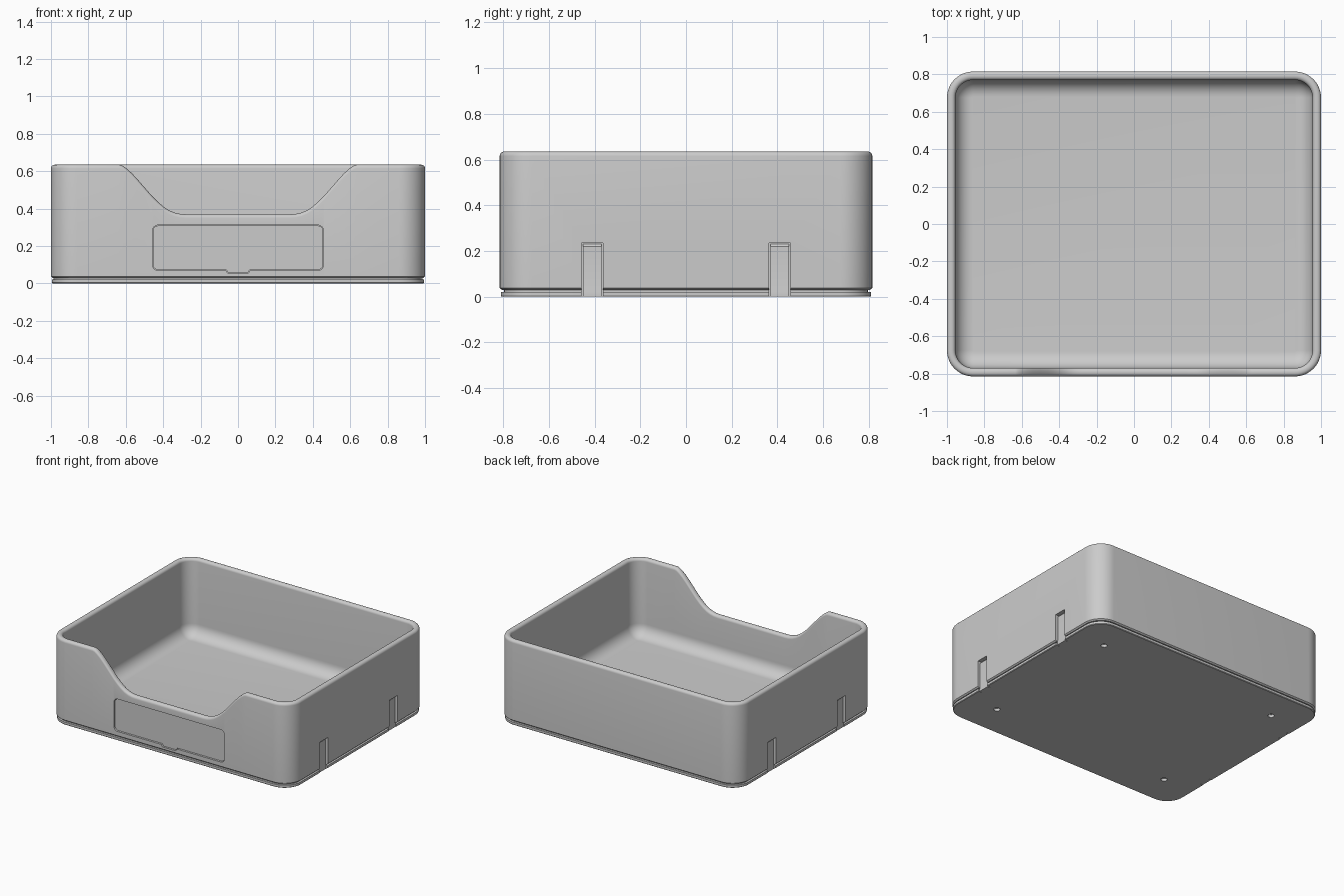
import bpy, bmesh, math

if "Cube" in bpy.data.objects:
    bpy.data.objects.remove(bpy.data.objects["Cube"])

HX, HY, H, R = 1.0, 0.815, 0.635, 0.14
WALL, RIM, FILLET, FLOOR = 0.045, 0.02, 0.09, 0.06

grey = bpy.data.materials.new("plain_grey")
grey.use_nodes = True
grey.diffuse_color = (0.6, 0.6, 0.6, 1)
grey.node_tree.nodes["Principled BSDF"].inputs["Base Color"].default_value = (0.6, 0.6, 0.6, 1)

# Half outline of the front opening: distance from the middle, edge height
NOTCH = [(0.0, 0.37), (0.28, 0.37), (0.31, 0.372), (0.34, 0.379), (0.37, 0.392),
         (0.40, 0.412), (0.43, 0.438), (0.46, 0.468), (0.50, 0.514), (0.54, 0.56),
         (0.57, 0.592), (0.60, 0.618), (0.62, 0.631), (0.635, H)]


def arc(cx, cy, r, a0, a1, n):
    """Points on an arc, angles in degrees."""
    steps = [math.radians(a0 + (a1 - a0) * i / n) for i in range(n + 1)]
    return [(cx + r * math.cos(a), cy + r * math.sin(a)) for a in steps]


def finish(name, bm):
    bmesh.ops.recalc_face_normals(bm, faces=bm.faces)
    me = bpy.data.meshes.new(name)
    bm.to_mesh(me)
    bm.free()
    ob = bpy.data.objects.new(name, me)
    bpy.context.collection.objects.link(ob)
    me.materials.append(grey)
    return ob


def outline(inset):
    """Rounded rectangle as (x, y, drop); drop lowers the rim at the opening."""
    hx, hy, r = HX - inset, HY - inset, R - inset
    half = [(x, H - z) for x, z in NOTCH]
    front = [(-x, d) for x, d in reversed(half[1:])] + half
    pts = [(x, -hy, d) for x, d in front]
    for sx, sy, a in ((1, -1, -90), (1, 1, 0), (-1, 1, 90), (-1, -1, 180)):
        corner = arc(sx * (hx - r), sy * (hy - r), r, a, a + 90, 12)
        pts += [(x, y, 0) for x, y in corner]
    return pts


def loft(name, profile):
    """Stack outlines along (inset, z, is_rim) and close both ends."""
    bm = bmesh.new()
    rings = []
    for inset, z, rim in profile:
        rings.append([bm.verts.new((x, y, z - d * rim)) for x, y, d in outline(inset)])
    for a, b in zip(rings, rings[1:]):
        n = len(a)
        for i in range(n):
            j = (i + 1) % n
            bm.faces.new((a[i], a[j], b[j], b[i]))
    bm.faces.new(rings[0])
    bm.faces.new(rings[-1])
    return finish(name, bm)


def prism(name, pts, y0, y1):
    """Extrude an (x, z) polygon along y."""
    bm = bmesh.new()
    face = bm.faces.new([bm.verts.new((x, y0, z)) for x, z in pts])
    new = bmesh.ops.extrude_face_region(bm, geom=[face])["geom"]
    verts = [v for v in new if isinstance(v, bmesh.types.BMVert)]
    bmesh.ops.translate(bm, verts=verts, vec=(0, y1 - y0, 0))
    return finish(name, bm)


def cut(target, cutter):
    mod = target.modifiers.new("cut", 'BOOLEAN')
    mod.operation = 'DIFFERENCE'
    mod.solver = 'EXACT'
    mod.object = cutter
    bpy.context.view_layer.objects.active = target
    bpy.ops.object.modifier_apply(modifier=mod.name)


def door_outline(gap):
    """Rounded panel with a small pull tab at its lower edge."""
    hx, top, bottom, r = 0.457 - gap, 0.312 - gap, 0.07 + gap, 0.03 - gap
    pts = arc(hx - r, top - r, r, 0, 90, 6) + arc(r - hx, top - r, r, 90, 180, 6)
    pts += arc(r - hx, bottom + r, r, 180, 270, 6)
    tab = 0.066 - gap
    pts += [(-tab, bottom), (0.012 - tab, bottom - 0.016),
            (tab - 0.012, bottom - 0.016), (tab, bottom)]
    return pts + arc(hx - r, bottom + r, r, 270, 360, 6)


# Open tray: outer wall, rounded rim, inner wall, filleted floor
mid = WALL / 2
profile = [(0.01, 0.03, 0), (0.0, 0.038, 0)]
profile += [(mid - (mid - RIM) - r0, z, 1) for r0, z in arc(0, H - RIM, RIM, 0, 90, 5)]
profile += [(WALL - RIM + r0, z, 1) for r0, z in reversed(arc(0, H - RIM, RIM, 0, 90, 5))]
profile += [(x, z, 0) for x, z in
            arc(WALL + FILLET, FLOOR + FILLET, FILLET, 180, 270, 10)]
tray = loft("tray_body", profile)

# Base plate with a recessed seam above it
base = loft("base_plate", [(0.02, 0.031, 0), (0.02, 0.021, 0), (0.005, 0.021, 0),
                           (0.005, 0.004, 0), (0.009, 0.0, 0)])

# Front hatch set into a shallow recess
recess = prism("hatch_cutter", door_outline(0), -HY - 0.05, -HY + 0.03)
cut(tray, recess)
hatch = prism("front_hatch", door_outline(0.003), -HY + 0.01, -HY + 0.031)
cutters = [recess]

# Side clips in slots, two on each side
clips = []
for sx, side in ((1, "left"), (-1, "right")):
    for y, end in ((-0.41, "front"), (0.41, "back")):
        slot = prism("slot_cutter", [(sx * x, z) for x, z in
                     ((0.97, -0.05), (1.05, -0.05), (1.05, 0.235), (0.97, 0.235))],
                     y - 0.046, y + 0.046)
        cut(tray, slot)
        cut(base, slot)
        cutters.append(slot)
        shape = [(0.965, 0.0), (0.988, 0.0), (0.988, 0.022), (0.984, 0.04),
                 (0.984, 0.22), (0.976, 0.23), (0.965, 0.23)]
        clips.append(prism(f"{side}_{end}_clip", [(sx * x, z) for x, z in shape],
                           y - 0.041, y + 0.041))

# Screw holes underneath
for x in (-0.74, 0.74):
    for y in (-0.565, 0.565):
        bpy.ops.mesh.primitive_cylinder_add(vertices=24, radius=0.022, depth=0.04,
                                            location=(x, y, 0.0))
        hole = bpy.context.object
        hole.name = "hole_cutter"
        cut(base, hole)
        cutters.append(hole)

for ob in cutters:
    bpy.data.objects.remove(ob)

# Smooth curved surfaces, keep hard edges
bpy.ops.object.select_all(action='DESELECT')
for ob in [tray, base, hatch] + clips:
    ob.select_set(True)
bpy.context.view_layer.objects.active = tray
bpy.ops.object.shade_smooth_by_angle(angle=math.radians(30))
